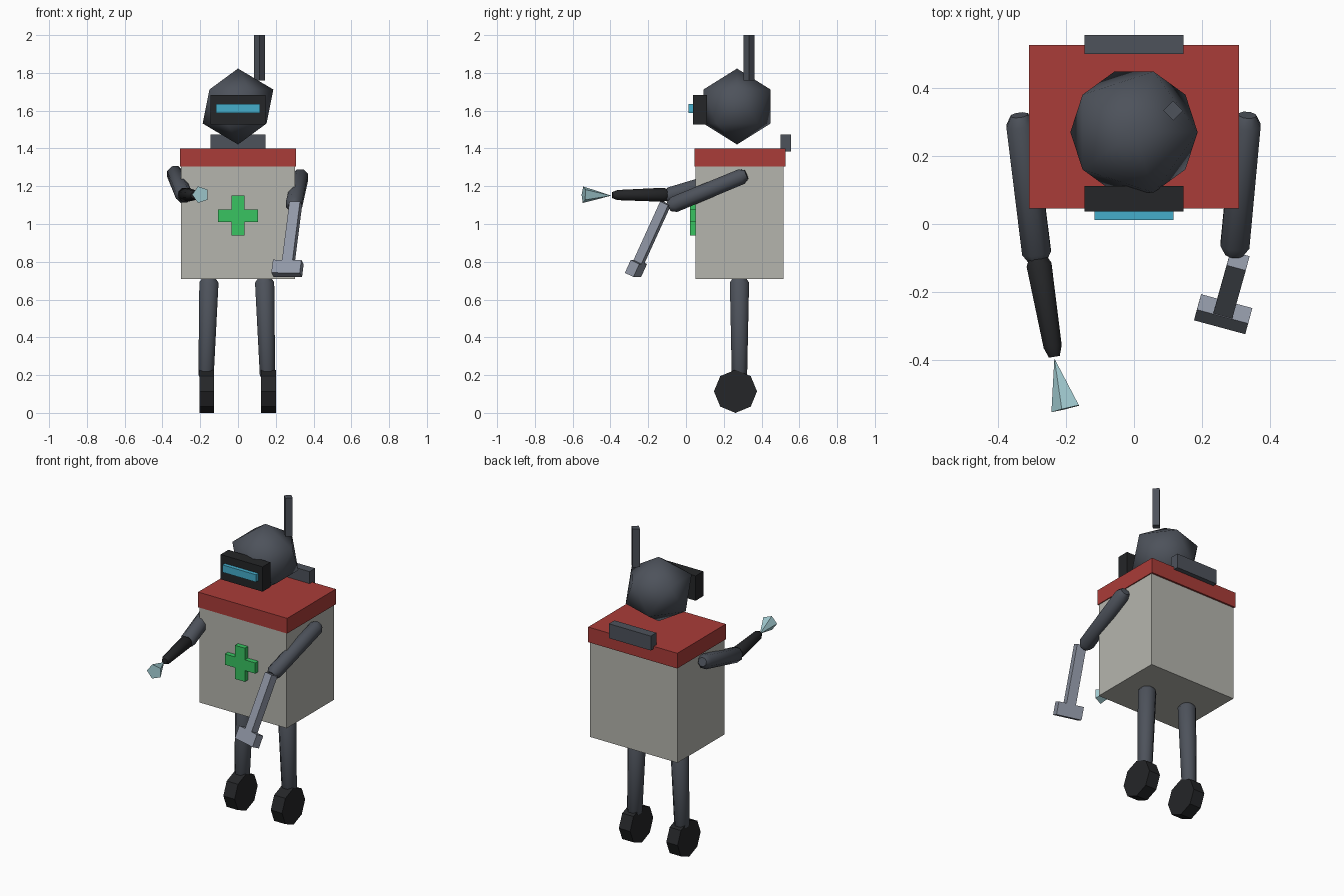
import bpy, bmesh, math
from mathutils import Vector, Matrix

if "Cube" in bpy.data.objects:
    bpy.data.objects.remove(bpy.data.objects["Cube"])


def material(name, r, g, b):
    m = bpy.data.materials.new(name)
    m.diffuse_color = (r, g, b, 1)
    m.use_nodes = True
    m.node_tree.nodes["Principled BSDF"].inputs["Base Color"].default_value = m.diffuse_color
    return m


BODY = material("warm_grey", 0.46, 0.46, 0.42)
RED = material("red", 0.40, 0.045, 0.04)
SLATE = material("slate", 0.075, 0.085, 0.105)
BLACK = material("black", 0.018, 0.019, 0.021)
BLUE = material("cyan_blue", 0.06, 0.42, 0.60)
GREEN = material("green", 0.04, 0.55, 0.12)
STEEL = material("steel", 0.28, 0.31, 0.38)
TEAL = material("pale_teal", 0.36, 0.60, 0.64)


def finish(name, bm, mat, smooth=None):
    bmesh.ops.recalc_face_normals(bm, faces=bm.faces)
    me = bpy.data.meshes.new(name)
    bm.to_mesh(me)
    bm.free()
    ob = bpy.data.objects.new(name, me)
    bpy.context.collection.objects.link(ob)
    me.materials.append(mat)
    if smooth:
        bpy.context.view_layer.objects.active = ob
        ob.select_set(True)
        bpy.ops.object.shade_smooth_by_angle(angle=math.radians(smooth))
        ob.select_set(False)
    return ob


def box(name, lo, hi, mat):
    lo, hi = Vector(lo), Vector(hi)
    bm = bmesh.new()
    bmesh.ops.create_cube(bm, size=1, matrix=Matrix.Translation((lo + hi) / 2)
                          @ Matrix.Diagonal((*(hi - lo), 1)))
    return finish(name, bm, mat)


def frame(origin, axis, side):
    """Matrix whose local z follows axis and local x stays near side."""
    z = Vector(axis).normalized()
    y = z.cross(Vector(side)).normalized()
    x = y.cross(z)
    return Matrix.Translation(origin) @ Matrix((x, y, z)).transposed().to_4x4()


def limb(name, a, b, ra, rb, mat, sides=8, tip=0.03):
    """Tapered tube with chamfered ends from a to b."""
    a, b = Vector(a), Vector(b)
    length = (b - a).length
    mtx = frame(a, b - a, (1, 0, 0))
    bm = bmesh.new()
    rings = []
    for r, z in ((ra * .6, 0), (ra, tip), (rb, length - tip), (rb * .6, length)):
        rings.append([bm.verts.new(mtx @ Vector((
            r * math.cos(math.tau * (i + .5) / sides),
            r * math.sin(math.tau * (i + .5) / sides), z))) for i in range(sides)])
    for lo, hi in zip(rings, rings[1:]):
        for i in range(sides):
            j = (i + 1) % sides
            bm.faces.new((lo[i], lo[j], hi[j], hi[i]))
    bm.faces.new(rings[0])
    bm.faces.new(rings[-1])
    return finish(name, bm, mat, 50)


def cone(name, mtx, sides, r1, r2, depth, mat):
    bm = bmesh.new()
    bmesh.ops.create_cone(bm, cap_ends=True, segments=sides, radius1=r1,
                          radius2=r2, depth=depth, matrix=mtx)
    bmesh.ops.remove_doubles(bm, verts=bm.verts, dist=1e-5)
    return finish(name, bm, mat)


# Torso, lid, rear block and cross
box("torso", (-.302, .05, .71), (.302, .515, 1.31), BODY)
box("torso_lid", (-.308, .046, 1.305), (.308, .526, 1.40), RED)
box("rear_block", (-.145, .50, 1.385), (.145, .555, 1.475), SLATE)
box("cross_upright", (-.034, .02, .94), (.034, .06, 1.15), GREEN)
for sign, name in ((-1, "left"), (1, "right")):
    xs = sorted((sign * .034, sign * .105))
    box("cross_arm_" + name, (xs[0], .02, 1.01), (xs[1], .06, 1.077), GREEN)

# Head, visor and antenna
bm = bmesh.new()
bmesh.ops.create_icosphere(bm, subdivisions=1, radius=1,
                           matrix=Matrix.Translation((0, .27, 1.622))
                           @ Matrix.Diagonal((.209, .209, .201, 1)))
finish("head", bm, SLATE, 180)
box("visor", (-.145, .036, 1.527), (.145, .112, 1.682), BLACK)
box("visor_lens", (-.116, .012, 1.588), (.116, .05, 1.634), BLUE)
cone("antenna", Matrix.Translation((.115, .333, 1.88)), 4, .029, .029, .24, SLATE)

# Legs and octagonal wheels
for name, top, bottom, wheel in (("left", -.153, -.17, -.166), ("right", .14, .157, .162)):
    limb("leg_" + name, (top, .283, .72), (bottom, .283, .17), .055, .044, SLATE)
    cone("wheel_" + name, frame((wheel, .262, .114), (1, 0, 0), (0, 0, 1)),
         8, .114, .114, .078, BLACK)

# Upper arms
limb("upper_arm_left", (-.337, .32, 1.275), (-.283, -.11, 1.145), .045, .046, SLATE)
limb("upper_arm_right", (.333, .32, 1.262), (.294, -.09, 1.092), .045, .046, SLATE)

# Left forearm with pointed nozzle
limb("forearm_left", (-.284, -.09, 1.155), (-.234, -.39, 1.153), .04, .029, BLACK)
base, apex = Vector((-.198, -.542, 1.155)), Vector((-.234, -.395, 1.15))
cone("nozzle", frame((base + apex) / 2, apex - base, (0, 0, -1)),
     5, .046, 0, (apex - base).length, TEAL)

# Right forearm ending in a hammer
start, end = Vector((.306, -.108, 1.11)), Vector((.262, -.265, .765))
side = (.966, -.26, 0)
for name, centre, size in (
        ("forearm_right", (start + end) / 2, (.058, .048, (end - start).length)),
        ("hammer_head", end, (.156, .052, .076))):
    bm = bmesh.new()
    bmesh.ops.create_cube(bm, size=1, matrix=frame(centre, end - start, side)
                          @ Matrix.Diagonal((*size, 1)))
    finish(name, bm, STEEL)
